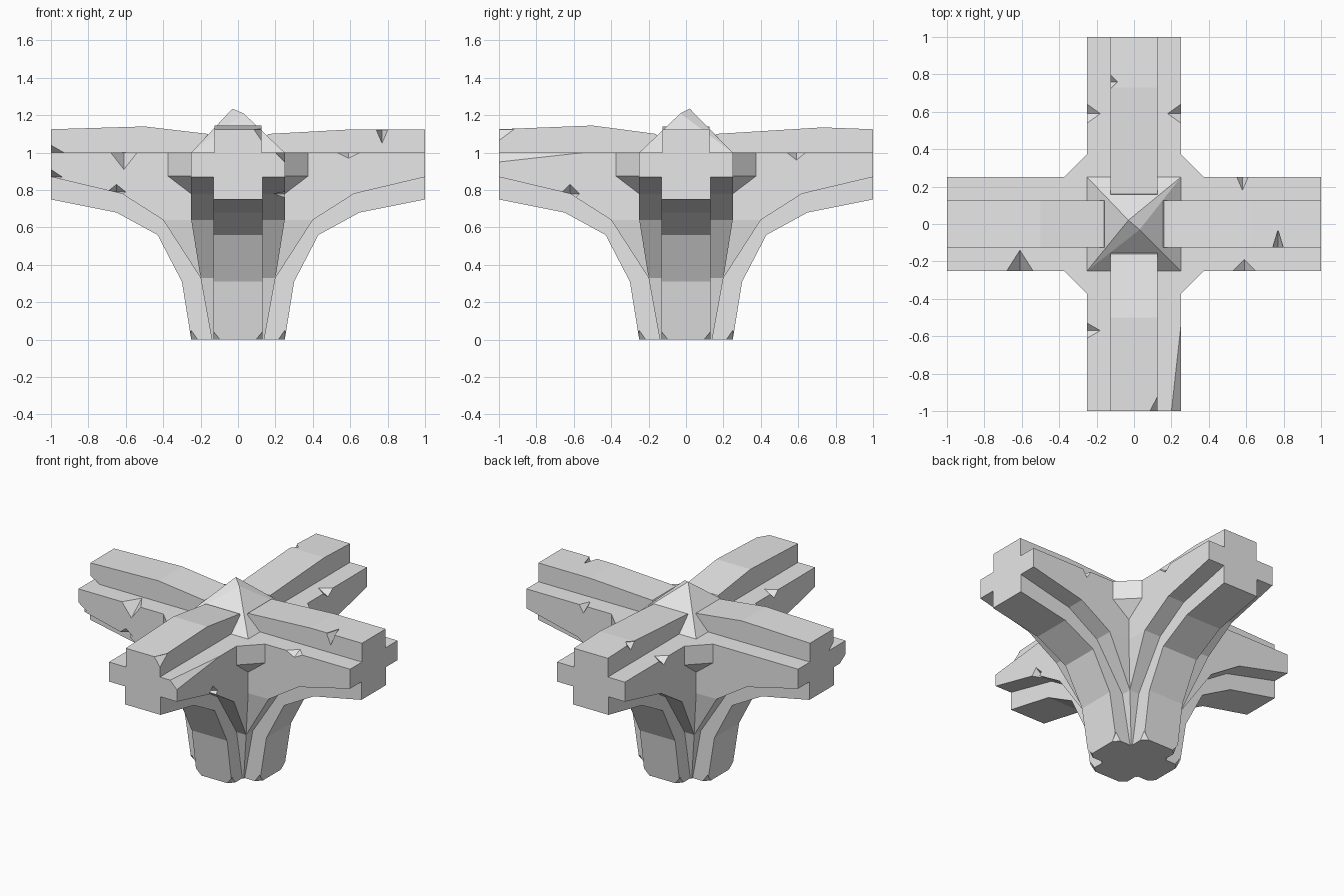
import bpy
import bmesh
from math import pi
from mathutils import Matrix, Vector

if "Cube" in bpy.data.objects:
    bpy.data.objects.remove(bpy.data.objects["Cube"])

stone = bpy.data.materials.new("grey stone")
stone.use_nodes = True
stone.diffuse_color = (0.8, 0.8, 0.8, 1)
stone.node_tree.nodes["Principled BSDF"].inputs["Base Color"].default_value = (0.8, 0.8, 0.8, 1)


def finish(bm, name):
    bmesh.ops.recalc_face_normals(bm, faces=bm.faces)
    mesh = bpy.data.meshes.new(name)
    bm.to_mesh(mesh)
    bm.free()
    mesh.materials.append(stone)
    obj = bpy.data.objects.new(name, mesh)
    bpy.context.scene.collection.objects.link(obj)
    return obj


def hull(bm, points):
    verts = [bm.verts.new(p) for p in points]
    bmesh.ops.convex_hull(bm, input=verts)


def loft(name, sections, angle):
    """Stack of rectangles (half x, half y, z) joined into one solid."""
    bm = bmesh.new()
    turn = Matrix.Rotation(angle, 3, "Z")
    rings = [[bm.verts.new(turn @ Vector((sx * x, sy * y, z)))
              for sx, sy in ((1, 1), (-1, 1), (-1, -1), (1, -1))]
             for x, y, z in sections]
    bm.faces.new(rings[0])
    bm.faces.new(rings[-1])
    for low, high in zip(rings, rings[1:]):
        for i in range(4):
            j = (i + 1) % 4
            bm.faces.new((low[i], low[j], high[j], high[i]))
    return finish(bm, name)


def prism(name, profile, half, angle):
    """Side profile (outward, z) given a thickness and turned to one arm."""
    bm = bmesh.new()
    turn = Matrix.Rotation(angle, 3, "Z")
    sides = [[bm.verts.new(turn @ Vector((x, s * half, z))) for x, z in profile]
             for s in (-1, 1)]
    bm.faces.new(sides[0])
    bm.faces.new(sides[1])
    for i in range(len(profile)):
        j = (i + 1) % len(profile)
        bm.faces.new((sides[0][i], sides[0][j], sides[1][j], sides[1][i]))
    return finish(bm, name)


def combine(obj, other, operation):
    mod = obj.modifiers.new("cut", "BOOLEAN")
    mod.operation = operation
    mod.solver = "EXACT"
    mod.object = other
    bpy.context.view_layer.update()
    graph = bpy.context.evaluated_depsgraph_get()
    mesh = bpy.data.meshes.new_from_object(obj.evaluated_get(graph))
    obj.modifiers.clear()
    obj.data = mesh


def chip(obj, chips):
    """Knock pointed nicks (centre, radii) out of the edges."""
    for centre, radii in chips:
        bm = bmesh.new()
        points = []
        for axis in range(3):
            for s in (-1, 1):
                p = Vector(centre)
                p[axis] += s * radii[axis]
                points.append(p)
        hull(bm, points)
        cutter = finish(bm, "chip_cutter")
        combine(obj, cutter, "DIFFERENCE")
        bpy.data.objects.remove(cutter)


# Broad vault: two crossing flared webs
curve = [(0.14, 0), (0.2, 0.33), (0.4, 0.64), (0.62, 0.78), (1, 0.87)]
sections = [(x, min(x, 0.25), z) for x, z in curve] + [(1, 0.25, 1)]
vault = loft("vault_body", sections, 0)
cross = loft("cross_web", sections, pi / 2)
combine(vault, cross, "UNION")
bpy.data.objects.remove(cross)

# Corner braces between the arms
bm = bmesh.new()
points = [(sx * 0.25, sy * 0.25, 0.78) for sx in (-1, 1) for sy in (-1, 1)]
for z in (0.875, 1):
    for sx in (-1, 1):
        for sy in (-1, 1):
            points += [(sx * 0.375, sy * 0.25, z), (sx * 0.25, sy * 0.375, z)]
hull(bm, points)
bmesh.ops.dissolve_limit(bm, angle_limit=0.01, verts=bm.verts, edges=bm.edges)
braces = finish(bm, "corner_braces")
combine(vault, braces, "UNION")
bpy.data.objects.remove(braces)

chip(vault, [
    ((-0.61, -0.25, 1), (0.07, 0.11, 0.09)),
    ((0.59, -0.25, 1), (0.06, 0.06, 0.03)),
    ((0.58, 0.25, 1), (0.03, 0.07, 0.05)),
    ((-0.25, 0.59, 1), (0.07, 0.05, 0.04)),
    ((0.25, 0.59, 1), (0.07, 0.05, 0.04)),
    ((-0.25, -0.57, 1), (0.07, 0.04, 0.04)),
    ((0.25, -1, 1), (0.05, 0.45, 0.05)),
    ((-0.65, -0.25, 0.79), (0.05, 0.05, 0.04)),
    ((0.25, -0.62, 0.78), (0.06, 0.05, 0.05)),
    ((-1, -0.25, 0.87), (0.06, 0.06, 0.04)),
])

# Ridge beams on top and curved ribs below, one of each per arm
rib = [(1, 0.75), (0.65, 0.68), (0.43, 0.56), (0.3, 0.31), (0.25, 0)] + curve
arms = {
    "left": (0, 0.62, 1.125, ((0.77, -0.125, 1.12), (0.03, 0.1, 0.07))),
    "back": (pi / 2, 0.73, 1.135, ((-0.125, 0.76, 1.13), (0.04, 0.04, 0.04))),
    "right": (pi, 0.5, 1.14, ((-1, -0.125, 1), (0.07, 0.05, 0.04))),
    "front": (-pi / 2, 0.5, 1.145, ((0.125, -1, 1.125), (0.04, 0.08, 0.06))),
}
for name, (angle, bend, height, nick) in arms.items():
    profile = [(0.12, 1), (1, 1), (1, 1.125), (bend, height), (0.16, 1.1)]
    chip(prism(name + "_ridge_beam", profile, 0.125, angle), [nick])
    lower = prism(name + "_rib", rib, 0.13, angle)
    turn = Matrix.Rotation(angle, 3, "Z")
    chip(lower, [(turn @ Vector((0.25, s * 0.13, 0)), (0.035, 0.035, 0.05))
                 for s in (-1, 1)])

# Pointed cap at the crossing
bm = bmesh.new()
hull(bm, [(sx * 0.25, sy * 0.25, 1) for sx in (-1, 1) for sy in (-1, 1)]
     + [(-0.03, 0.02, 1.235), (0.03, -0.03, 1.21)])
finish(bm, "crossing_cap")
